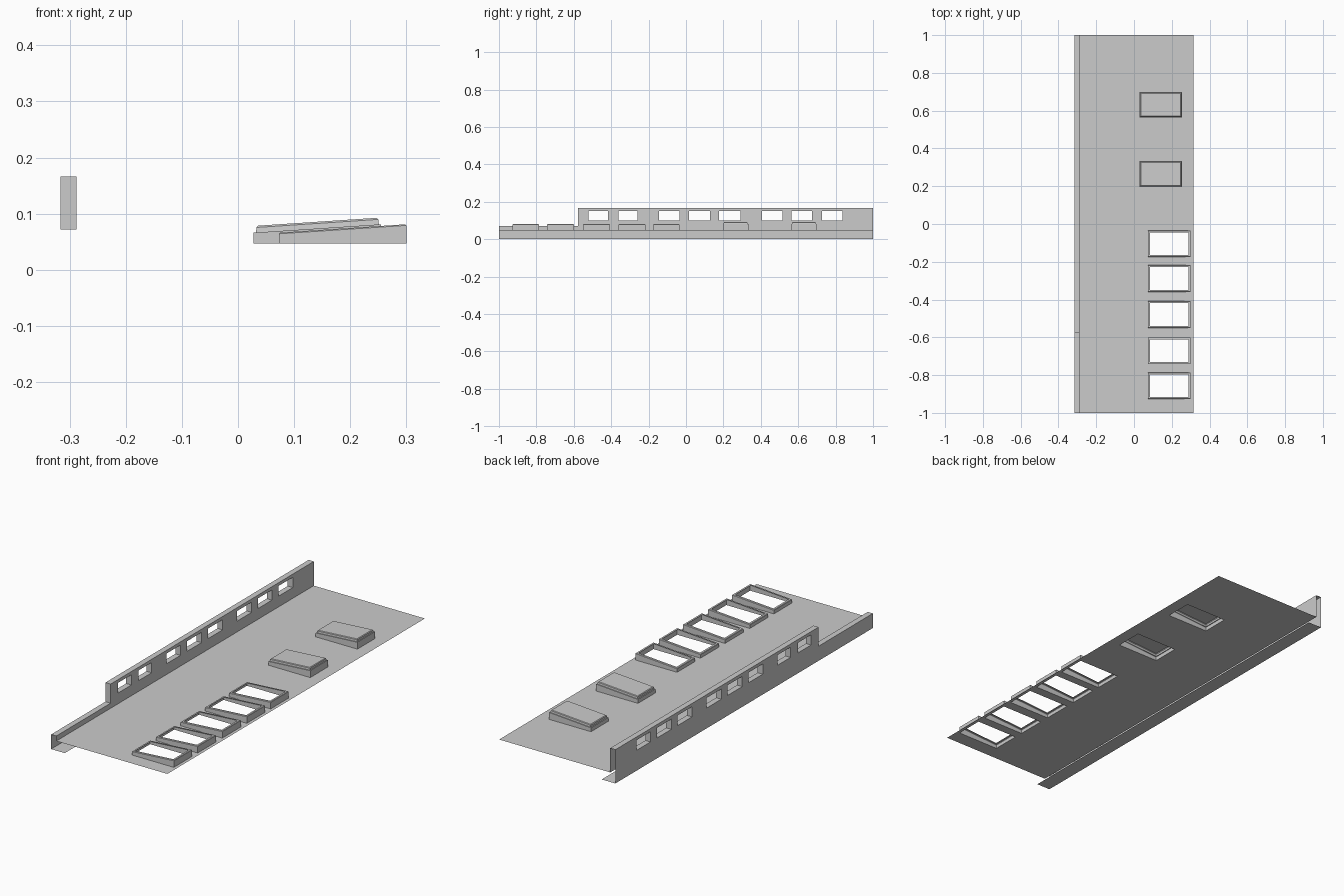
import bpy, bmesh

if "Cube" in bpy.data.objects:
    bpy.data.objects.remove(bpy.data.objects["Cube"])

ROOF_Z, X_IN, X_OUT, X_MAX = 0.047, -0.288, -0.316, 0.316
STEP_Y, STEP_Z, TOP_Z = -0.578, 0.072, 0.166


def finish(bm, name, recalc=True):
    bmesh.ops.remove_doubles(bm, verts=bm.verts, dist=1e-5)
    if recalc:
        bmesh.ops.recalc_face_normals(bm, faces=bm.faces)
    mesh = bpy.data.meshes.new(name)
    bm.to_mesh(mesh)
    bm.free()
    obj = bpy.data.objects.new(name, mesh)
    bpy.context.collection.objects.link(obj)
    return obj


def face(bm, pts):
    return bm.faces.new([bm.verts.new(p) for p in pts])


def panel(bm, u0, u1, v0, v1, holes, place):
    """Flat sheet with rectangular openings (a, b, c, d) = u range, v range."""
    us = sorted({u0, u1, *[h[0] for h in holes], *[h[1] for h in holes]})
    vs = sorted({v0, v1, *[h[2] for h in holes], *[h[3] for h in holes]})
    vs = [v for v in vs if v0 <= v <= v1]
    for a, b in zip(us, us[1:]):
        for c, d in zip(vs, vs[1:]):
            u, v = (a + b) / 2, (c + d) / 2
            if not any(h[0] < u < h[1] and h[2] < v < h[3] for h in holes):
                face(bm, [place(*p) for p in ((a, c), (b, c), (b, d), (a, d))])


def loft(bm, loops):
    for low, high in zip(loops, loops[1:]):
        for i in range(4):
            j = (i + 1) % 4
            face(bm, [low[i], low[j], high[j], high[i]])


# Skylight footprints
open_spans = [(-0.175, -0.035), (-0.36, -0.217), (-0.55, -0.407),
              (-0.742, -0.6), (-0.927, -0.787)]
closed_spans = [(0.197, 0.333), (0.563, 0.698)]
open_rects = [(0.073, 0.3, a, b) for a, b in open_spans]
closed_rects = [(0.028, 0.255, a, b) for a, b in closed_spans]

# Roof sheet with skylight openings
bm = bmesh.new()
panel(bm, X_IN, X_MAX, -1, 1, open_rects + closed_rects,
      lambda x, y: (x, y, ROOF_Z))
finish(bm, "roof_sheet", recalc=False)

# Hollow parapet wall with through windows, a step and a bottom flange
windows = [(a, b, 0.1, 0.15) for a, b in (
    (-0.52, -0.417), (-0.36, -0.26), (-0.145, -0.035), (0.015, 0.128),
    (0.177, 0.292), (0.405, 0.517), (0.565, 0.675), (0.727, 0.837))]
notch = (-1, STEP_Y, STEP_Z, TOP_Z)
bm = bmesh.new()
for x, bottom in ((X_OUT, 0), (X_IN, ROOF_Z)):
    panel(bm, -1, 1, bottom, TOP_Z, windows + [notch], lambda y, z: (x, y, z))
for a, b, c, d in windows:
    loft(bm, [[(x, a, c), (x, b, c), (x, b, d), (x, a, d)]
              for x in (X_OUT, X_IN)])
coping = [(-1, STEP_Z), (STEP_Y, STEP_Z), (STEP_Y, TOP_Z), (1, TOP_Z)]
for (a, c), (b, d) in zip(coping, coping[1:]):
    face(bm, [(X_OUT, a, c), (X_IN, a, c), (X_IN, b, d), (X_OUT, b, d)])
face(bm, [(X_OUT, -1, 0), (-0.242, -1, 0), (-0.242, 1, 0), (X_OUT, 1, 0)])
finish(bm, "parapet_wall")


def ring(rect, inset, rise):
    """Rectangle loop on the sloped skylight plane; rise=None gives the roof."""
    x0, x1, y0, y1 = rect
    i = inset
    loop = []
    for x, y in ((x0 + i, y0 + i), (x1 - i, y0 + i),
                 (x1 - i, y1 - i), (x0 + i, y1 - i)):
        z = ROOF_Z if rise is None else \
            0.066 + 0.015 * (x - x0) / (x1 - x0) + rise
        loop.append((x, y, z))
    return loop


# Open skylight frames
for n, r in enumerate(open_rects):
    bm = bmesh.new()
    loft(bm, [ring(r, 0, None), ring(r, 0, -0.002), ring(r, 0.002, 0),
              ring(r, 0.011, 0)])
    finish(bm, f"open_skylight_frame_{n + 1}", recalc=False)

# Closed skylights with a raised lid
for n, r in enumerate(closed_rects):
    bm = bmesh.new()
    loft(bm, [ring(r, 0, None), ring(r, 0, 0), ring(r, 0.004, 0),
              ring(r, 0.005, 0.009), ring(r, 0.008, 0.012)])
    face(bm, ring(r, 0.008, 0.012))
    finish(bm, f"closed_skylight_{n + 1}", recalc=False)
